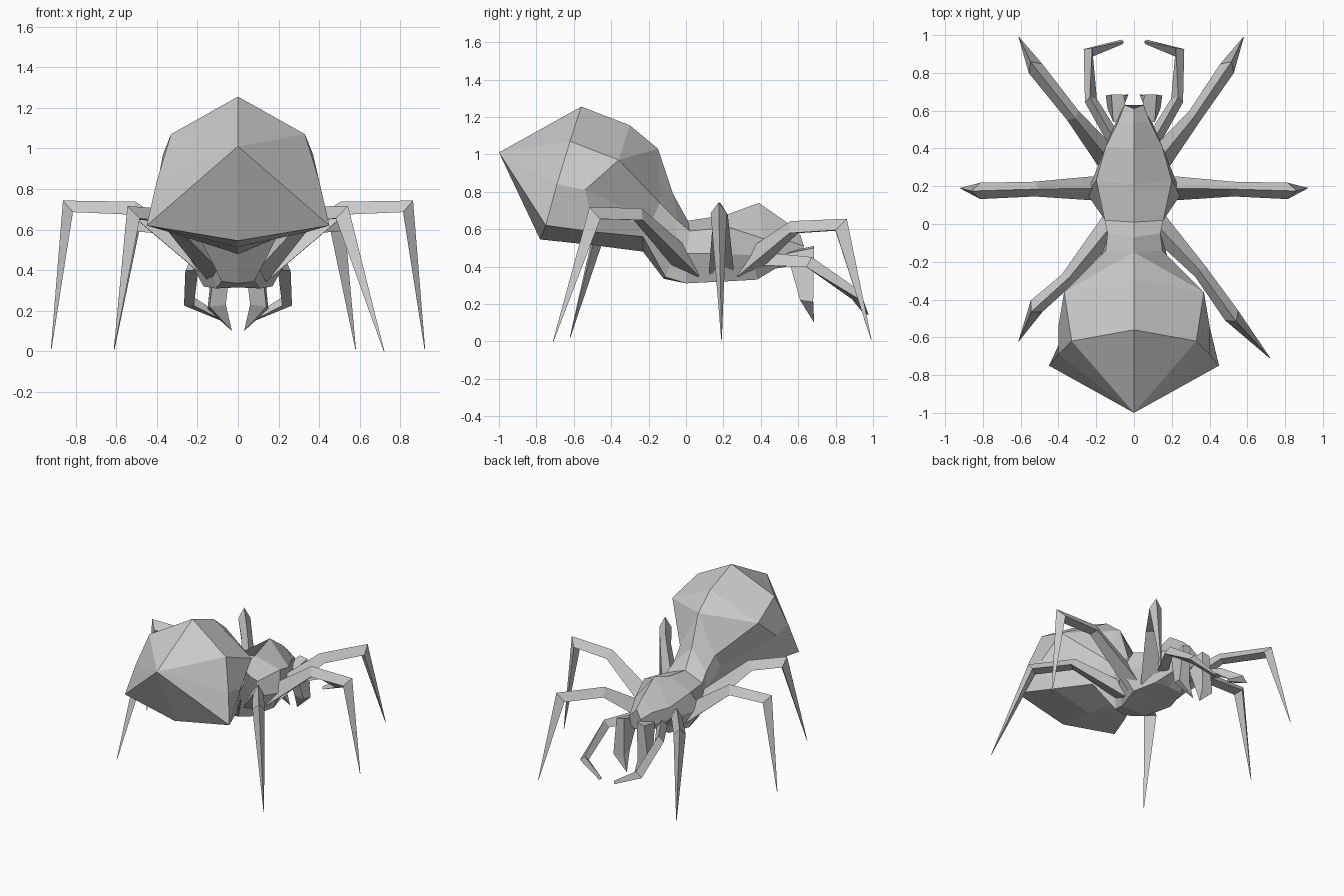
import bpy, bmesh, math
from mathutils import Vector

UP = Vector((0, 0, 1))


def make(name, verts, faces):
    me = bpy.data.meshes.new(name)
    me.from_pydata([tuple(v) for v in verts], [], faces)
    bm = bmesh.new()
    bm.from_mesh(me)
    # merge shared points and point the normals outward
    bmesh.ops.remove_doubles(bm, verts=bm.verts, dist=0.0005)
    bmesh.ops.recalc_face_normals(bm, faces=bm.faces)
    bm.to_mesh(me)
    bm.free()
    ob = bpy.data.objects.new(name, me)
    bpy.context.collection.objects.link(ob)
    return ob


def bridge(count, n):
    return [(r * n + i, r * n + (i + 1) % n, (r + 1) * n + (i + 1) % n, (r + 1) * n + i)
            for r in range(count - 1) for i in range(n)]


def body(name, rings, tip=None):
    """Symmetric loft: each half ring runs top centre -> side -> bottom centre."""
    verts = []
    for half in rings:
        verts += half + [(-x, y, z) for x, y, z in half[-2:0:-1]]
    n = 2 * len(rings[0]) - 2
    k = len(rings)
    # the shared waist end stays open so no hidden wall is left inside
    faces = bridge(k, n)
    last = (k - 1) * n
    if tip:
        verts.append(tip)
        faces += [(last + i, last + (i + 1) % n, k * n) for i in range(n)]
    else:
        faces.append(tuple(range(last, last + n)))
    return make(name, verts, faces)


def limb(name, path, radii, flip=1, sides=3):
    """Tapered faceted limb with a ridge on top."""
    pts = [Vector((x * flip, y, z)) for x, y, z in path]
    verts = []
    for i, (p, r) in enumerate(zip(pts, radii)):
        a = (p - pts[i - 1]).normalized() if i else Vector()
        b = (pts[i + 1] - p).normalized() if i < len(pts) - 1 else Vector()
        t = (a + b).normalized()
        s = t.cross(UP).normalized()
        n = s.cross(t)
        for k in range(sides):
            q = 2 * math.pi * k / sides
            verts.append(p + r * (math.cos(q) * n + math.sin(q) * s))
    m = len(verts)
    faces = bridge(len(pts), sides) + [tuple(range(m - sides, m))]
    return make(name, verts, faces)


# Waist ring shared by thorax and abdomen
waist = [(0, 0.01, 0.645), (0.155, 0.02, 0.59), (0.14, 0.0, 0.47), (0.11, 0.0, 0.31), (0, 0.0, 0.315)]

# Thorax and head
body("thorax_and_head", [
    waist,
    [(0, 0.21, 0.675), (0.2, 0.23, 0.61), (0.25, 0.16, 0.47), (0.17, 0.2, 0.32), (0, 0.2, 0.33)],
    [(0, 0.39, 0.74), (0.15, 0.41, 0.55), (0.17, 0.36, 0.46), (0.12, 0.38, 0.33), (0, 0.38, 0.34)],
    [(0, 0.54, 0.635), (0.085, 0.54, 0.54), (0.1, 0.53, 0.45), (0.06, 0.48, 0.39), (0, 0.48, 0.39)],
    [(0, 0.61, 0.57), (0.05, 0.63, 0.51), (0.05, 0.62, 0.45), (0.03, 0.6, 0.41), (0, 0.6, 0.41)],
])

# Abdomen
shoulder = [(0.37, -0.36, 0.97), (0.40, -0.54, 0.81), (0.33, -0.49, 0.585), (0, -0.5, 0.515)]
body("abdomen", [
    waist,
    [(0, -0.07, 0.79), (0.14, -0.05, 0.65), (0.13, -0.05, 0.5), (0.08, -0.11, 0.345), (0, -0.12, 0.335)],
    [(0, -0.15, 1.03), (0.15, -0.14, 0.74), (0.18, -0.18, 0.65), (0.19, -0.23, 0.56), (0, -0.23, 0.48)],
    [(0, -0.15, 1.03)] + shoulder,
    [(0, -0.30, 1.155)] + shoulder,
    [(0, -0.56, 1.255), (0.33, -0.62, 1.07), (0.40, -0.69, 0.84), (0.45, -0.75, 0.62), (0, -0.78, 0.545)],
], tip=(0, -1.0, 1.01))

# Legs, feelers and jaws on both sides
leg_r = (0.08, 0.045, 0.05, 0.002)
back_legs = {
    "right": [(0.08, 0.04, 0.38), (0.35, -0.25, 0.67), (0.525, -0.495, 0.675), (0.72, -0.71, 0.0)],
    "left": [(0.08, 0.04, 0.38), (0.35, -0.29, 0.66), (0.525, -0.445, 0.675), (0.61, -0.62, 0.02)],
}
jaw = [(0.03, 0.54, 0.48), (0.11, 0.54, 0.47), (0.12, 0.685, 0.5), (0.055, 0.685, 0.51),
       (0.06, 0.61, 0.23), (0.14, 0.61, 0.22), (0.15, 0.68, 0.21), (0.06, 0.68, 0.22), (0.03, 0.685, 0.1)]
for side, f in (("right", 1), ("left", -1)):
    w = 0.0 if f > 0 else 0.03
    limb(f"front_leg_{side}", [(0.1, 0.3, 0.38), (0.32, 0.57, 0.6),
                               (0.5 + w, 0.835, 0.615), (0.58 + w, 0.99, 0.01)], leg_r, f)
    limb(f"middle_leg_{side}", [(0.12, 0.19, 0.38), (0.52, 0.185, 0.695),
                                (0.83, 0.175, 0.705), (0.92, 0.19, 0.01)], leg_r, f)
    limb(f"back_leg_{side}", back_legs[side], leg_r, f)
    limb(f"feeler_{side}", [(0.09, 0.42, 0.43), (0.23, 0.66, 0.415),
                            (0.235, 0.915, 0.24), (0.06, 0.965, 0.15)], (0.045, 0.038, 0.036, 0.014), f)
    make(f"jaw_{side}", [(x * f, y, z) for x, y, z in jaw],
         bridge(2, 4) + [(0, 1, 2, 3)] + [(4 + i, 4 + (i + 1) % 4, 8) for i in range(4)])
